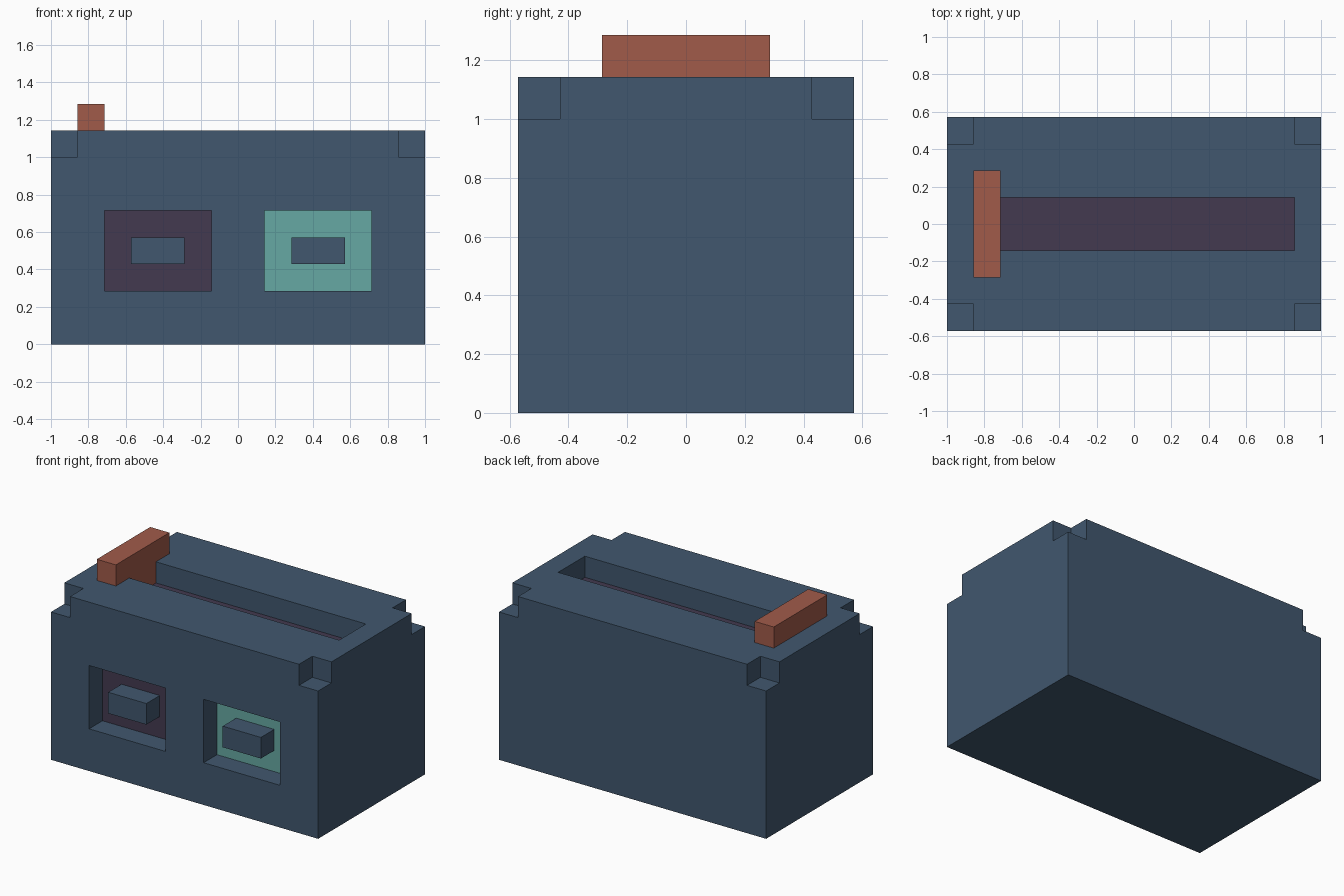
import bpy
import bmesh
from mathutils import Vector

if "Cube" in bpy.data.objects:
    bpy.data.objects.remove(bpy.data.objects["Cube"], do_unlink=True)

U = 1 / 7          # one grid block
EPS = 0.05         # how far cutters reach outside the body


def material(name, rgb):
    lin = [((c / 255 + 0.055) / 1.055) ** 2.4 for c in rgb] + [1.0]
    mat = bpy.data.materials.new(name)
    mat.use_nodes = True
    mat.diffuse_color = lin
    bsdf = next(n for n in mat.node_tree.nodes if n.type == 'BSDF_PRINCIPLED')
    bsdf.inputs["Base Color"].default_value = lin
    return mat


blue = material("slate blue", (65, 87, 110))
purple = material("dark purple", (67, 58, 80))
teal = material("teal", (102, 168, 163))
red = material("brick red", (161, 91, 74))


def add_box(bm, lo, hi):
    lo, hi = Vector(lo), Vector(hi)
    verts = bmesh.ops.create_cube(bm, size=1)["verts"]
    bmesh.ops.scale(bm, vec=hi - lo, verts=verts)
    bmesh.ops.translate(bm, vec=(lo + hi) / 2, verts=verts)


def finish(bm, name, *mats):
    bmesh.ops.recalc_face_normals(bm, faces=bm.faces)
    mesh = bpy.data.meshes.new(name)
    bm.to_mesh(mesh)
    bm.free()
    for m in mats:
        mesh.materials.append(m)
    obj = bpy.data.objects.new(name, mesh)
    bpy.context.collection.objects.link(obj)
    return obj


def boxes(name, spans, *mats):
    bm = bmesh.new()
    for lo, hi in spans:
        add_box(bm, lo, hi)
    return finish(bm, name, *mats)


# Main body block
body = boxes("body", [((-7 * U, -4 * U, 0), (7 * U, 4 * U, 8 * U))], blue, purple, teal)

# Cuts: top slot, two front recesses, four corner notches
cuts = [((-6 * U, -U, 7 * U), (6 * U, U, 8 * U + EPS))]
for x in (-3, 3):
    cuts.append((((x - 2) * U, -4 * U - EPS, 2 * U), ((x + 2) * U, -3 * U, 5 * U)))
for sx in (-1, 1):
    for sy in (-1, 1):
        xs = sorted((sx * 6 * U, sx * (7 * U + EPS)))
        ys = sorted((sy * 3 * U, sy * (4 * U + EPS)))
        cuts.append(((xs[0], ys[0], 7 * U), (xs[1], ys[1], 8 * U + EPS)))
cutter = boxes("body_cutter", cuts, blue)
cutter.hide_render = True

mod = body.modifiers.new("cuts", 'BOOLEAN')
mod.operation = 'DIFFERENCE'
mod.solver = 'EXACT'
mod.object = cutter
bpy.context.view_layer.objects.active = body
bpy.ops.object.modifier_apply(modifier=mod.name)
bpy.data.objects.remove(cutter, do_unlink=True)

# Colour the slot floor and the recess backs
for f in body.data.polygons:
    c, n = f.center, f.normal
    f.material_index = 0
    if n.z > 0.9 and abs(c.z - 7 * U) < 0.01 and abs(c.y) < U:
        f.material_index = 1
    elif n.y < -0.9 and abs(c.y + 3 * U) < 0.01 and c.z < 6 * U:
        f.material_index = 1 if c.x < 0 else 2

# Buttons standing in the recesses, flush with the front
for x, name in ((-3, "right_button"), (3, "left_button")):
    boxes(name, [(((x - 1) * U, -4 * U, 3 * U), ((x + 1) * U, -3 * U, 4 * U))], blue)

# T-shaped lever: stem in the slot, handle above it
profile = [(-1, 7), (1, 7), (1, 8), (2, 8), (2, 9), (-2, 9), (-2, 8), (-1, 8)]
bm = bmesh.new()
face = bm.faces.new([bm.verts.new((-6 * U, y * U, z * U)) for y, z in profile])
ext = bmesh.ops.extrude_face_region(bm, geom=[face])
moved = [v for v in ext["geom"] if isinstance(v, bmesh.types.BMVert)]
bmesh.ops.translate(bm, vec=(U, 0, 0), verts=moved)
if not face.is_valid or len(face.edges[0].link_faces) < 2:
    bmesh.ops.holes_fill(bm, edges=bm.edges)
finish(bm, "lever", red)
